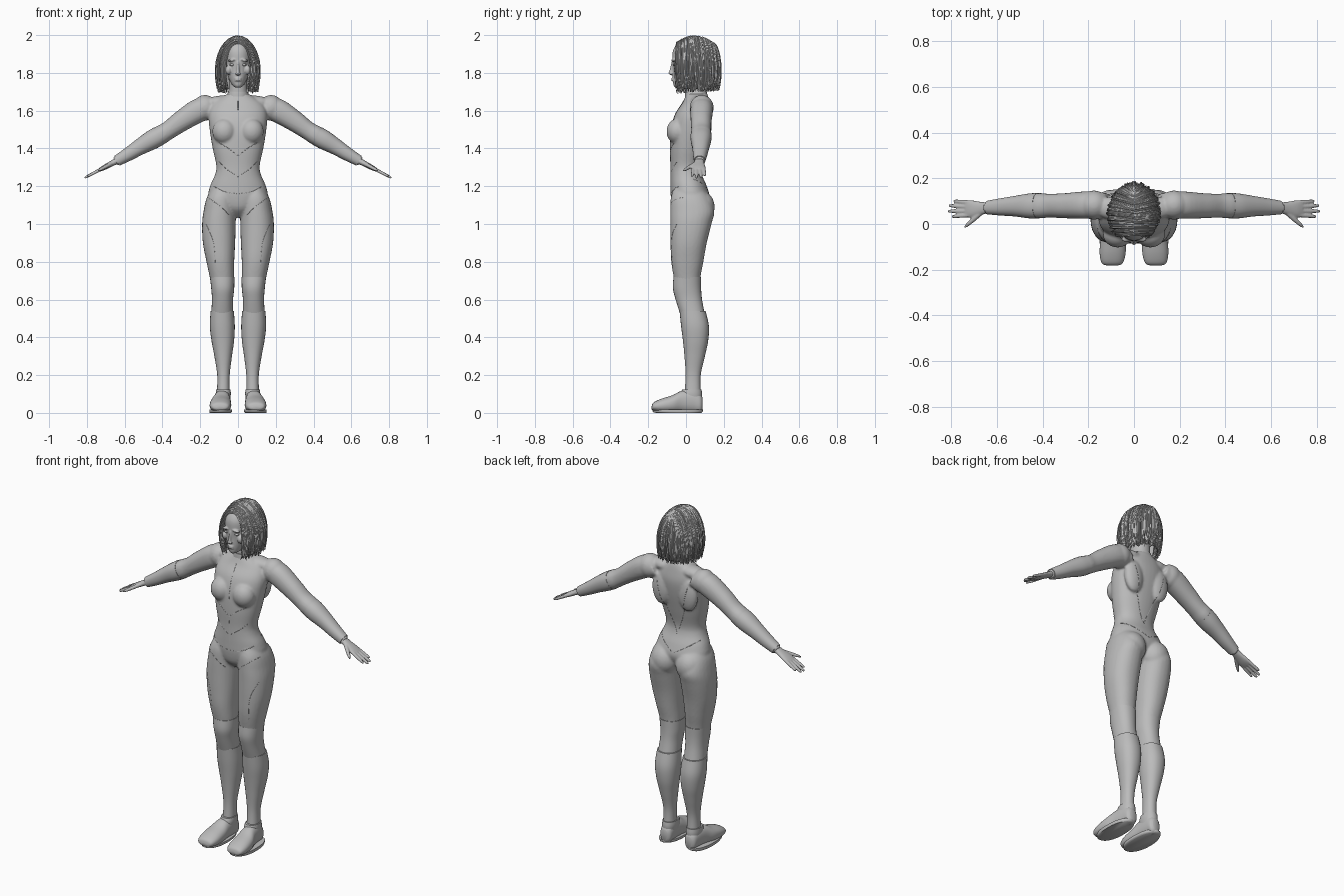
import bpy, bmesh, math, random
from mathutils import Vector, Matrix

random.seed(4)
cube = bpy.data.objects.get("Cube")
if cube:
    bpy.data.objects.remove(cube)

grey = bpy.data.materials.new("plain_grey")
grey.use_nodes = True
grey.diffuse_color = (0.5, 0.5, 0.5, 1)
grey.node_tree.nodes["Principled BSDF"].inputs["Base Color"].default_value = (0.5, 0.5, 0.5, 1)


# ---------- helpers ----------
def catmull(rows, sub=5):
    """Smoothly resample rows of numbers."""
    pad = [rows[0]] + list(rows) + [rows[-1]]
    out = []
    for i in range(len(rows) - 1):
        a, b, c, d = pad[i:i + 4]
        for k in range(sub):
            t = k / sub
            out.append([q + 0.5 * t * (r - p + t * (2*p - 5*q + 4*r - s + t * (3*(q - r) + s - p)))
                        for p, q, r, s in zip(a, b, c, d)])
    return out + [list(rows[-1])]


def upright(r):
    z, x0, x1, y0, y1 = r
    return Vector(((x0+x1)/2, (y0+y1)/2, z)), Vector(((x1-x0)/2, 0, 0)), Vector((0, (y1-y0)/2, 0))


def lengthwise(r):
    y, x0, x1, z0, z1 = r
    return Vector(((x0+x1)/2, y, (z0+z1)/2)), Vector(((x1-x0)/2, 0, 0)), Vector((0, 0, (z1-z0)/2))


def along_arm(r):
    x, y, z, up, side = r
    return Vector((x, y, z)), Vector((0, side, 0)), up * Vector((0.47, 0, 0.88))


def loft(bm, rows, frame, seg=28, power=0.9):
    rings = []
    for row in catmull(rows):
        c, u, v = frame(row)
        ring = []
        for i in range(seg):
            a = 2 * math.pi * i / seg
            p, q = math.cos(a), math.sin(a)
            ring.append(bm.verts.new(c + u * math.copysign(abs(p)**power, p)
                                     + v * math.copysign(abs(q)**power, q)))
        rings.append(ring)
    for a, b in zip(rings, rings[1:]):
        for i in range(seg):
            j = (i + 1) % seg
            bm.faces.new((a[i], a[j], b[j], b[i]))
    bm.faces.new(rings[0])
    bm.faces.new(rings[-1])


def ball(bm, centre, size, tilt=0):
    m = Matrix.Translation(centre) @ Matrix.Rotation(tilt, 4, 'Y') @ Matrix.Diagonal((*size, 1))
    bmesh.ops.create_uvsphere(bm, u_segments=24, v_segments=14, radius=1, matrix=m)


def mirror(bm):
    copy = bmesh.ops.duplicate(bm, geom=bm.verts[:] + bm.edges[:] + bm.faces[:])
    for v in copy["geom"]:
        if isinstance(v, bmesh.types.BMVert):
            v.co.x *= -1


def finish(bm, name, voxel=0, smooth=4):
    bmesh.ops.recalc_face_normals(bm, faces=bm.faces[:])
    me = bpy.data.meshes.new(name)
    bm.to_mesh(me)
    bm.free()
    me.shade_smooth()
    me.set_sharp_from_angle(angle=math.radians(50))
    me.materials.append(grey)
    ob = bpy.data.objects.new(name, me)
    bpy.context.collection.objects.link(ob)
    if voxel:
        mod = ob.modifiers.new("blend", 'REMESH')
        mod.mode, mod.voxel_size, mod.use_smooth_shade = 'VOXEL', voxel, True
        mod = ob.modifiers.new("soften", 'SMOOTH')
        mod.factor, mod.iterations = 0.5, smooth
    return ob


def pair(name, rows, frame):
    bm = bmesh.new()
    loft(bm, rows, frame)
    mirror(bm)
    return finish(bm, name)


def tubes(name, lines, depth):
    cu = bpy.data.curves.new(name, 'CURVE')
    cu.dimensions, cu.bevel_depth, cu.bevel_resolution = '3D', depth, 0
    cu.use_fill_caps = True
    for line in lines:
        sp = cu.splines.new('POLY')
        sp.points.add(len(line) - 1)
        for i, (pt, p) in enumerate(zip(sp.points, line)):
            pt.co = (*p, 1)
            pt.radius = 1 - 0.5 * i / len(line)
    cu.materials.append(grey)
    ob = bpy.data.objects.new(name, cu)
    bpy.context.collection.objects.link(ob)


# ---------- body: limbs mirrored, torso and neck blended in ----------
bm = bmesh.new()
loft(bm, [(1.2, .03, .13, -.06, .08), (1.14, .015, .165, -.08, .125), (1.07, .012, .182, -.083, .15),
          (1.0, .012, .19, -.083, .135), (.9, .015, .186, -.082, .11), (.8, .02, .167, -.078, .092),
          (.7, .022, .146, -.062, .075), (.6, .032, .132, -.045, .08), (.5, .03, .135, -.02, .1)], upright)
ball(bm, (.08, .08, 1.09), (.078, .072, .085))
ball(bm, (.072, -.045, 1.49), (.064, .058, .068))
ball(bm, (.175, .083, 1.615), (.066, .064, .068))
ball(bm, (.09, .07, 1.645), (.085, .05, .035), .05)
ball(bm, (.085, .1, 1.52), (.06, .035, .1))
loft(bm, [(.12, .085, 1.62, .05, .05), (.2, .083, 1.605, .063, .06), (.3, .08, 1.545, .056, .055),
          (.37, .08, 1.495, .049, .052), (.42, .08, 1.465, .051, .055), (.5, .078, 1.42, .041, .044),
          (.58, .075, 1.37, .032, .034), (.65, .072, 1.33, .024, .025)], along_arm)
mirror(bm)
loft(bm, [(1.035, -.03, .03, -.02, .06), (1.08, -.1, .1, -.065, .1), (1.14, -.155, .155, -.08, .125),
          (1.2, -.148, .148, -.082, .11), (1.26, -.122, .122, -.082, .085), (1.31, -.115, .115, -.082, .08),
          (1.4, -.134, .134, -.085, .1), (1.5, -.15, .15, -.08, .122), (1.58, -.155, .155, -.058, .132),
          (1.64, -.13, .13, -.02, .125), (1.685, -.065, .065, .0, .115)], upright, 40)
loft(bm, [(1.62, -.07, .07, -.01, .12), (1.68, -.054, .054, .0, .11), (1.72, -.049, .049, .0, .105),
          (1.8, -.05, .05, .0, .1)], upright)
body = finish(bm, "body", .007)

# ---------- lower legs, boots, forearm guards, collar ----------
pair("knee_guard", [(.72, .019, .149, -.066, .08), (.66, .02, .142, -.069, .08), (.6, .026, .138, -.055, .085),
                    (.52, .026, .142, -.03, .1)], upright)
pair("shin_guard", [(.54, .022, .145, -.034, .104), (.46, .017, .149, -.026, .121), (.38, .021, .14, -.016, .117),
                    (.3, .032, .125, -.008, .1), (.2, .044, .11, -.002, .078), (.1, .044, .112, -.008, .078)],
     upright)
pair("ankle_cuff", [(.125, .04, .116, -.02, .082), (.1, .038, .118, -.03, .085), (.07, .042, .116, -.03, .083)],
     upright)
pair("boot", [(-.182, .075, .115, .02, .035), (-.172, .05, .14, .012, .055), (-.13, .037, .15, .002, .075),
              (-.07, .036, .146, .0, .094), (-.02, .04, .13, .0, .118), (.04, .042, .12, .0, .12),
              (.075, .046, .114, .0, .1), (.088, .06, .1, .015, .08)], lengthwise)
pair("boot_sole", [(0, .038, .15, -.16, .08), (.006, .032, .152, -.176, .088), (.018, .032, .152, -.178, .09)],
     upright)
pair("forearm_guard", [(.42, .08, 1.465, .052, .056), (.46, .079, 1.443, .051, .054), (.52, .078, 1.408, .043, .045),
                       (.58, .075, 1.37, .036, .038), (.64, .072, 1.335, .029, .03)], along_arm)
bm = bmesh.new()
loft(bm, [(1.675, -.059, .059, -.006, .115), (1.69, -.056, .056, -.005, .112), (1.7, -.053, .053, -.004, .11)],
     upright)
finish(bm, "collar")

# ---------- hands ----------
def hand_point(x, y):
    return x, y, 1.33 - .53 * (x - .65)


bm = bmesh.new()
loft(bm, [(*hand_point(.63, .072), .018, .022), (*hand_point(.67, .068), .015, .029),
          (*hand_point(.71, .066), .013, .038), (*hand_point(.735, .066), .009, .036)], along_arm, 20)
for x, y, base in ((.79, .1, .094), (.81, .08, .075), (.813, .056, .057), (.797, .033, .039)):
    loft(bm, [(*hand_point(.715, base), .009, .0095), (*hand_point((x+.72)/2, (y+base)/2), .0085, .009),
              (*hand_point(x - .008, y), .007, .007), (*hand_point(x, y), .003, .003)], along_arm, 12)
loft(bm, [(*hand_point(.665, .055), .011, .016), (*hand_point(.7, .022), .01, .013),
          (*hand_point(.728, -.002), .008, .01), (*hand_point(.742, -.014), .003, .004)], along_arm, 12)
mirror(bm)
finish(bm, "hands", .004, 2)

# ---------- head with face ----------
bm = bmesh.new()
ball(bm, (.05, -.045, 1.815), (.017, .02, .024))
ball(bm, (.032, -.066, 1.867), (.024, .012, .007), .15)
ball(bm, (.009, -.08, 1.795), (.007, .008, .006))
mirror(bm)
loft(bm, [(1.722, -.014, .014, -.056, -.01), (1.735, -.03, .03, -.066, .03), (1.77, -.049, .049, -.07, .09),
          (1.82, -.064, .064, -.07, .125), (1.87, -.072, .072, -.073, .14), (1.92, -.07, .07, -.068, .138),
          (1.96, -.05, .05, -.04, .11), (1.98, -.015, .015, .01, .06)], upright, 36)
loft(bm, [(1.86, -.007, .007, -.077, -.05), (1.82, -.008, .008, -.086, -.05), (1.797, -.01, .01, -.093, -.05),
          (1.788, -.008, .008, -.082, -.05)], upright, 14)
for z in (1.77, 1.76):
    ball(bm, (0, -.067, z), (.019, .011, .005))
finish(bm, "head", .004, 3)

bm = bmesh.new()
ball(bm, (.031, -.057, 1.843), (.014, .012, .007))
mirror(bm)
finish(bm, "eyes")


# ---------- hair: solid under-layer and loose strands from a centre parting ----------
def hair_path(phi, scale, end_z, steps=13):
    """Path from the parting, over the head and down; phi is measured from the front."""
    root_y = .035 - .105 * math.cos(phi)
    root = Vector((0, root_y))
    rim = Vector((.112 * math.sin(phi), .048 - .13 * math.cos(phi)))
    top = 1.993 - 4 * (root_y - .045)**2 - (1 - scale) * .15
    axis, pts = Vector((0, .05)), []
    for i in range(steps):
        t = i / (steps - 1)
        a = min(1, t / .6) * math.pi / 2
        u = max(0, (t - .6) / .4)
        p = axis + (root.lerp(rim, math.sin(a)) - axis) * scale * (1 - .13 * u * u)
        z = top - (top - 1.82) * (1 - math.cos(a)) - (1.82 - end_z) * u
        pts.append(Vector((p.x, p.y, z)))
    return pts


front, back = math.radians(42), math.pi
bm = bmesh.new()
cols = [[bm.verts.new(p) for p in hair_path(front + (back - front) * k / 24, .95, 1.715)] for k in range(25)]
for a, b in zip(cols, cols[1:]):
    for i in range(len(a) - 1):
        bm.faces.new((a[i], a[i+1], b[i+1], b[i]))
mirror(bm)
bmesh.ops.remove_doubles(bm, verts=bm.verts[:], dist=.0005)
cap = finish(bm, "hair_under_layer")
cap.modifiers.new("thickness", 'SOLIDIFY').thickness = .006

strands = []
for k in range(640):
    phi = random.uniform(front - .06, back)
    tip = 1.70 + .02 * (phi / math.pi) + random.uniform(-.015, .03)
    side = 1 if k % 2 else -1
    wave = random.uniform(-.012, .012)
    path = hair_path(phi, random.uniform(.95, 1.02), tip)
    strands.append([(side * p.x + wave * i / 12, p.y + wave * i / 12, p.z) for i, p in enumerate(path)])
tubes("hair_strands", strands, .0035)

# ---------- raised suit seams laid on the body ----------
bpy.context.view_layer.update()
shell = body.evaluated_get(bpy.context.evaluated_depsgraph_get())


def seam(points, facing):
    line = []
    for x, z in catmull(points, 8):
        hit, spot, normal, _ = shell.ray_cast(Vector((x, facing, z)), Vector((0, -facing, 0)))
        if hit:
            line.append(spot - normal * .0005)
    return line


seams = [seam([(0, 1.65), (0, 1.5), (0, 1.35), (0, 1.2)], -1)]
for s in (1, -1):
    for facing, points in ((-1, [(.1, 1.33), (.06, 1.29), (0, 1.25)]), (-1, [(.1, 1.43), (.05, 1.4), (0, 1.36)]),
                           (-1, [(.13, 1.2), (.07, 1.17), (0, 1.16)]), (-1, [(.16, 1.14), (.09, 1.09), (.04, 1.04)]),
                           (-1, [(.17, 1.0), (.13, .9), (.12, .78)]), (1, [(.1, 1.57), (.06, 1.42), (0, 1.26)]),
                           (1, [(.13, 1.24), (.07, 1.2), (0, 1.16)])):
        seams.append(seam([(s * x, z) for x, z in points], facing))
tubes("suit_seams", [line for line in seams if len(line) > 1], .002)
